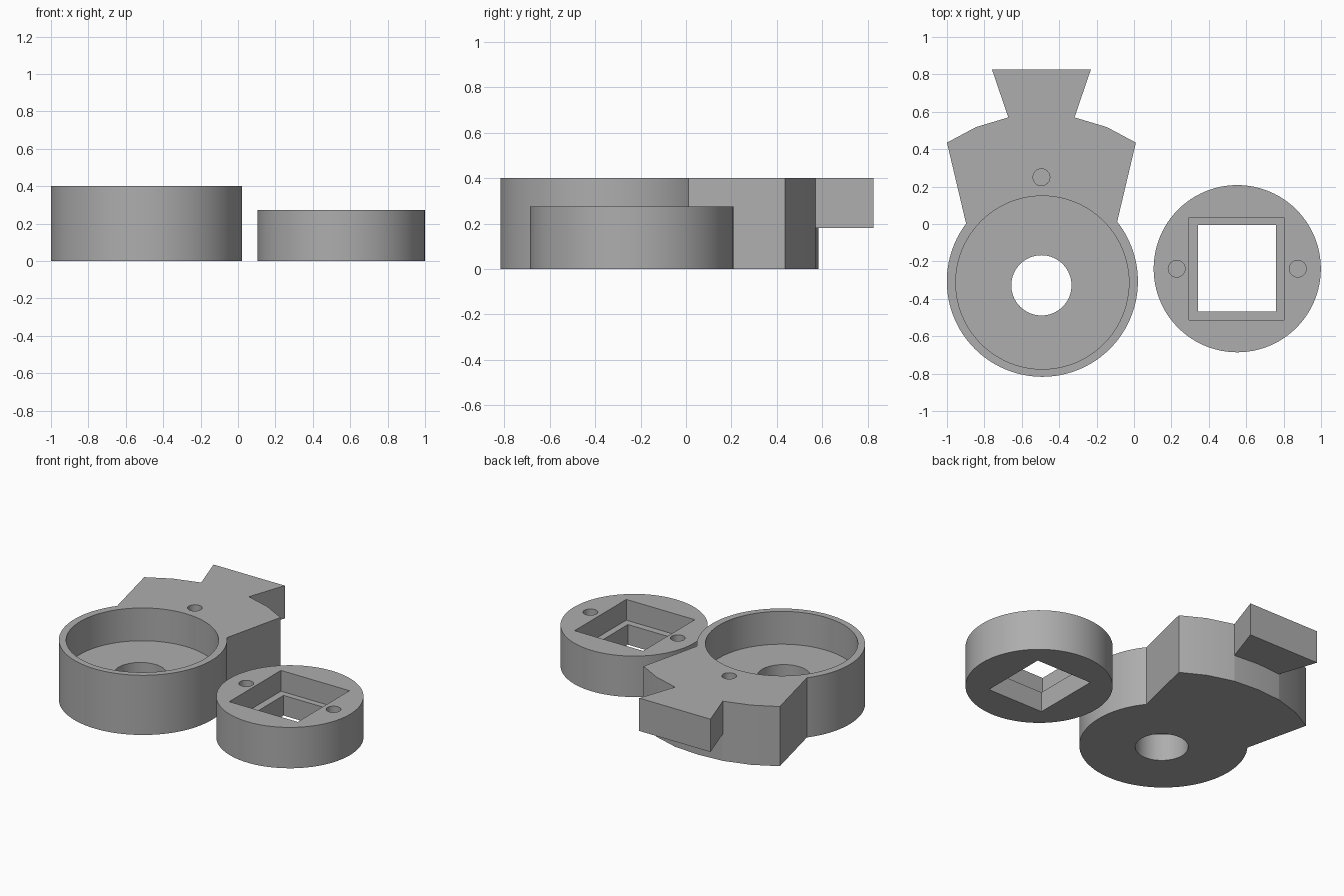
import bpy, bmesh, math

if "Cube" in bpy.data.objects:
    bpy.data.objects.remove(bpy.data.objects["Cube"], do_unlink=True)

COLOUR = (0.42, 0.42, 0.42, 1)
grey = bpy.data.materials.new("plain grey")
grey.use_nodes = True
grey.diffuse_color = COLOUR
grey.node_tree.nodes["Principled BSDF"].inputs["Base Color"].default_value = COLOUR


def prism(name, outline, z0, z1):
    """Extrude a flat outline from z0 to z1."""
    bm = bmesh.new()
    base = bm.faces.new([bm.verts.new((x, y, z0)) for x, y in outline])
    top = bmesh.ops.extrude_face_region(bm, geom=[base])["geom"]
    bmesh.ops.translate(bm, vec=(0, 0, z1 - z0),
                        verts=[v for v in top if isinstance(v, bmesh.types.BMVert)])
    bmesh.ops.recalc_face_normals(bm, faces=bm.faces)
    mesh = bpy.data.meshes.new(name)
    bm.to_mesh(mesh)
    bm.free()
    mesh.materials.append(grey)
    ob = bpy.data.objects.new(name, mesh)
    bpy.context.collection.objects.link(ob)
    return ob


def disc(name, x, y, r, z0, z1, n=96):
    ring = [i * math.tau / n for i in range(n)]
    return prism(name, [(x + r * math.cos(a), y + r * math.sin(a)) for a in ring], z0, z1)


def block(name, x0, x1, y0, y1, z0, z1):
    return prism(name, [(x0, y0), (x1, y0), (x1, y1), (x0, y1)], z0, z1)


def combine(ob, tool, operation):
    """Apply a boolean and remove its helper."""
    mod = ob.modifiers.new("cut", 'BOOLEAN')
    mod.operation, mod.object, mod.solver = operation, tool, 'EXACT'
    bpy.ops.object.select_all(action='DESELECT')
    bpy.context.view_layer.objects.active = ob
    ob.select_set(True)
    bpy.ops.object.modifier_apply(modifier=mod.name)
    bpy.data.objects.remove(tool, do_unlink=True)


def finish(ob):
    bpy.ops.object.select_all(action='DESELECT')
    bpy.context.view_layer.objects.active = ob
    ob.select_set(True)
    bpy.ops.object.shade_smooth_by_angle(angle=math.radians(12))


def mirrored(half, cx):
    """Close a half outline, given as offsets, about x = cx."""
    return [(cx + x, y) for x, y in half] + [(cx - x, y) for x, y in reversed(half) if x]


# Round cup with a flared back body and a dovetail tab
CX, TOP = -0.495, 0.4
housing = disc("cup_housing", -0.49, -0.306, 0.511, 0, TOP)
body = prism("back_body", mirrored(
    [(0.38, -0.1), (0.401, -0.005), (0.505, 0.435), (0.35, 0.518),
     (0.177, 0.57), (0, 0.583)], CX), 0, TOP)
tab = prism("dovetail_tab", mirrored(
    [(0.15, 0.49), (0.177, 0.57), (0.264, 0.825)], CX), 0.18, TOP)
combine(housing, body, 'UNION')
combine(housing, tab, 'UNION')

# Cup pocket, floor hole and screw hole
combine(housing, disc("pocket", -0.49, -0.313, 0.463, 0.18, 0.5), 'DIFFERENCE')
combine(housing, disc("floor_hole", CX, -0.328, 0.161, -0.1, 0.3, 64), 'DIFFERENCE')
combine(housing, disc("screw_hole", CX, 0.25, 0.045, 0.2, 0.5, 32), 'DIFFERENCE')
finish(housing)

# Separate round cap with a stepped square opening and two screw holes
PX, PY, CAP = 0.552, -0.239, 0.274
cap = disc("round_cap", PX, PY, 0.447, 0, CAP)
combine(cap, block("recess", 0.294, 0.802, -0.513, 0.035, 0.135, 0.4), 'DIFFERENCE')
combine(cap, block("opening", 0.342, 0.758, -0.467, -0.006, -0.1, 0.4), 'DIFFERENCE')
for side in (-1, 1):
    combine(cap, disc("cap_hole", PX + side * 0.324, PY, 0.045, 0.12, 0.4, 32), 'DIFFERENCE')
finish(cap)
